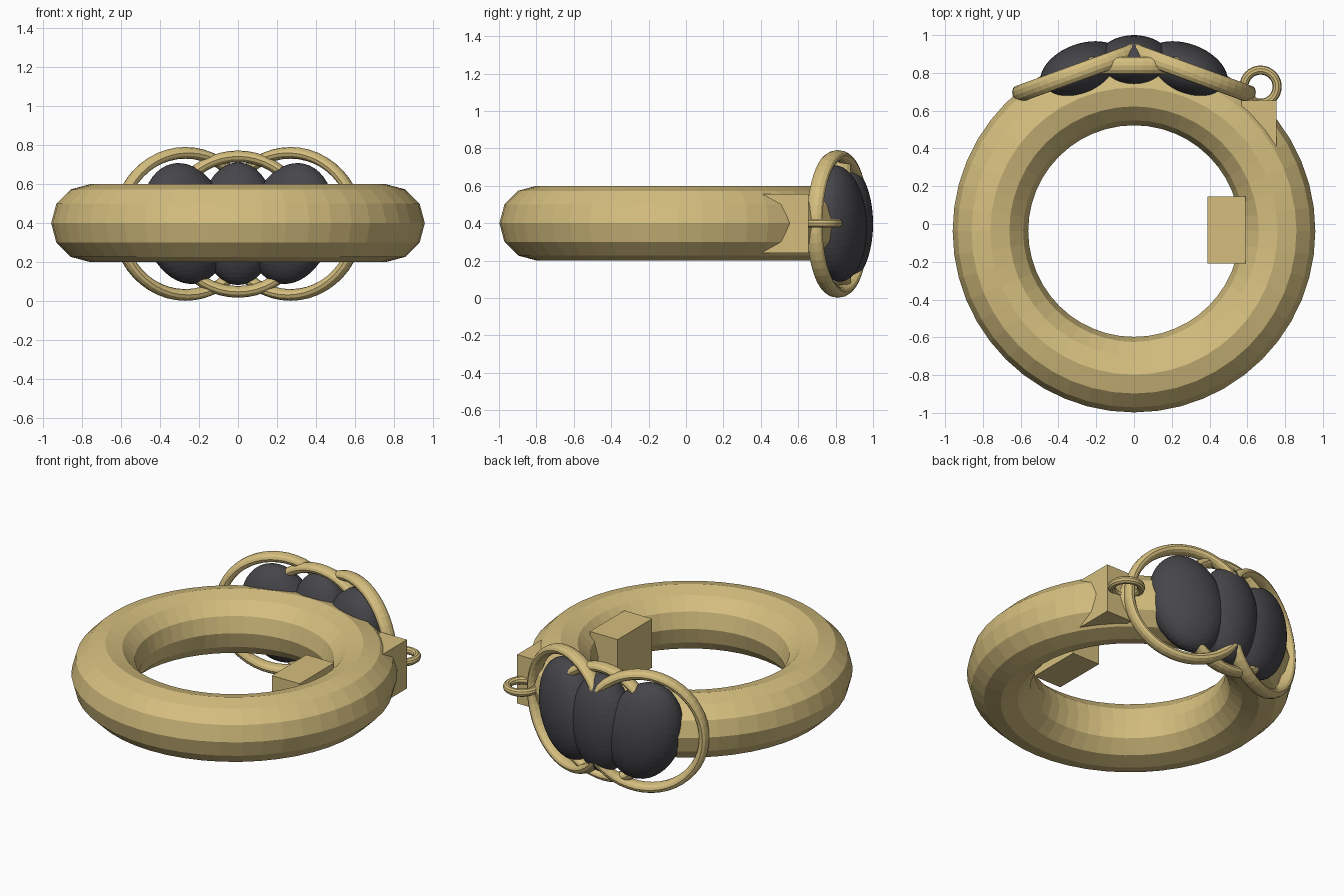
import bpy
import math
from mathutils import Matrix, Vector

if "Cube" in bpy.data.objects:
    bpy.data.objects.remove(bpy.data.objects["Cube"])


def make_material(name, rgb):
    m = bpy.data.materials.new(name)
    m.diffuse_color = (*rgb, 1.0)
    m.use_nodes = True
    m.node_tree.nodes["Principled BSDF"].inputs["Base Color"].default_value = m.diffuse_color
    return m


gold = make_material("pale_gold", (0.66, 0.515, 0.21))
dark = make_material("charcoal", (0.062, 0.060, 0.068))


def finish(name, mat):
    ob = bpy.context.object
    ob.name = name
    ob.data.name = name
    ob.data.materials.append(mat)
    return ob


def ring(name, loc, major, minor, segs, sides, rot=(0, 0, 0), axial=1.0):
    """Torus, optionally stretched along its own axis."""
    bpy.ops.mesh.primitive_torus_add(major_radius=major, minor_radius=minor,
                                     major_segments=segs, minor_segments=sides,
                                     location=loc, rotation=rot)
    ob = finish(name, gold)
    ob.data.transform(Matrix.Diagonal((1, 1, axial, 1)))
    return ob


def ellipsoid(name, loc, radii, rot=(0, 0, 0)):
    bpy.ops.mesh.primitive_uv_sphere_add(segments=48, ring_count=24, radius=1,
                                         location=loc, rotation=rot)
    ob = finish(name, dark)
    ob.data.transform(Matrix.Diagonal((*radii, 1)))
    return ob


def block(name, lo, hi):
    lo, hi = Vector(lo), Vector(hi)
    bpy.ops.mesh.primitive_cube_add(size=1, location=(lo + hi) / 2)
    ob = finish(name, gold)
    ob.data.transform(Matrix.Diagonal((*(hi - lo), 1)))
    return ob


# Thick faceted main band
ring("main_band", (0, -0.0375, 0.4), 0.76, 0.2, 48, 12)

# Centre stone and its frame
ellipsoid("centre_stone", (0, 0.855, 0.397), (0.2, 0.145, 0.315))
ring("centre_frame", (0, 0.838, 0.395), 0.348, 0.03, 48, 12,
     (math.pi / 2, 0, 0), 1.5)

# Side stones and frames, turned back around the band
turn, lean = math.radians(20), math.radians(14)
for side, s in (("left", -1), ("right", 1)):
    ellipsoid(side + "_stone", (s * 0.272, 0.81, 0.398), (0.227, 0.145, 0.315),
              (0, s * lean, -s * turn))
    ring(side + "_frame", (s * 0.27, 0.812, 0.396), 0.365, 0.03, 48, 12,
         (math.pi / 2, 0, -s * turn), 1.5)

# Outer lug with its small loop, and the inner lug
block("outer_lug", (0.57, 0.32, 0.24), (0.755, 0.655, 0.557))
ring("small_loop", (0.67, 0.727, 0.4), 0.088, 0.024, 32, 10)
block("inner_lug", (0.39, -0.21, 0.24), (0.59, 0.145, 0.557))
